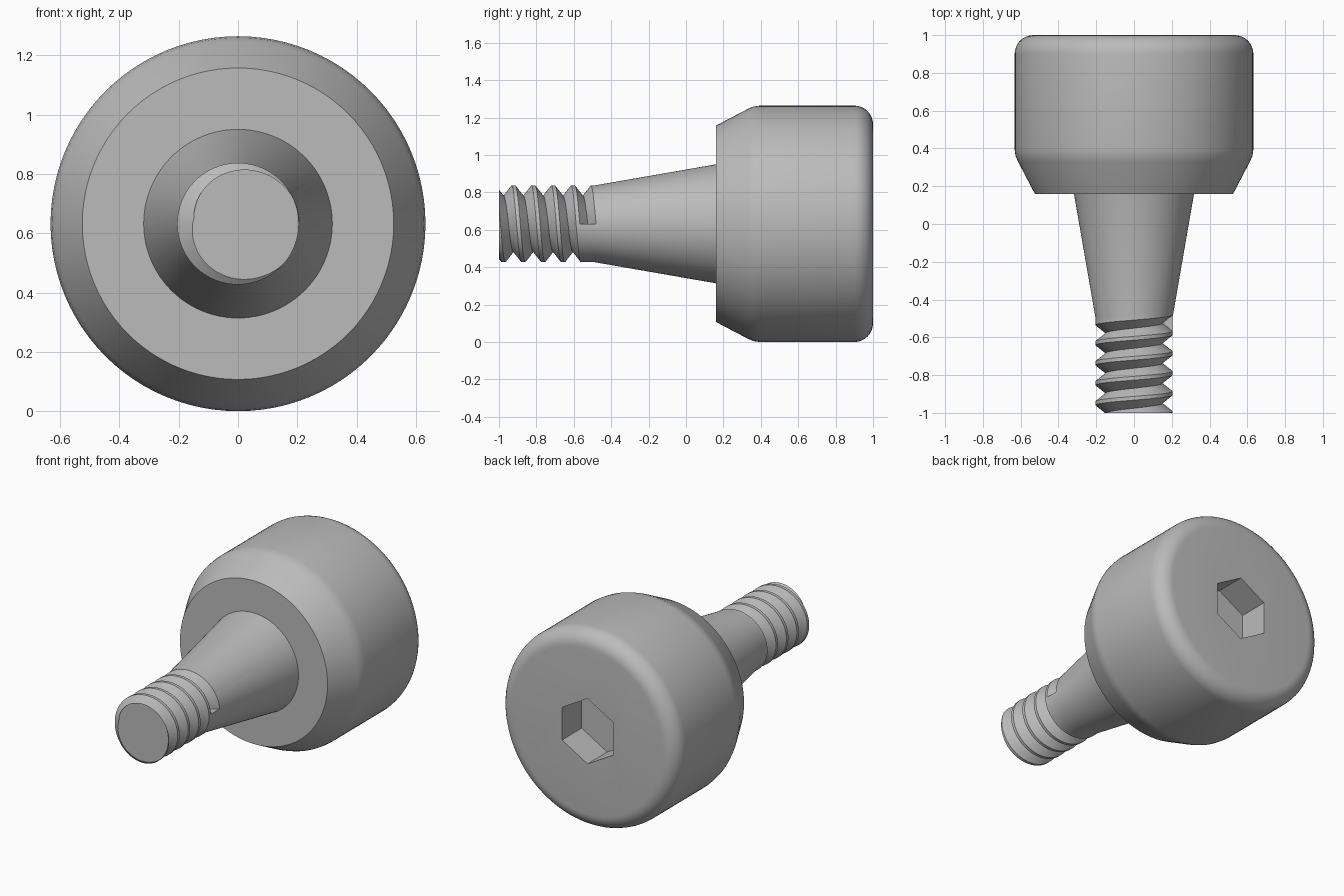
import bpy, bmesh
from math import sin, cos, pi, tau
from mathutils import Matrix

if "Cube" in bpy.data.objects:
    bpy.data.objects.remove(bpy.data.objects["Cube"], do_unlink=True)

HEAD_R = 0.632      # also the height of the axis above the ground
THREAD_R = 0.205
PITCH = 0.106
SEGMENTS = 96

steel = bpy.data.materials.new("grey steel")
steel.use_nodes = True
steel.diffuse_color = (0.5, 0.5, 0.5, 1)
steel.node_tree.nodes["Principled BSDF"].inputs["Base Color"].default_value = (0.5, 0.5, 0.5, 1)


def finish(bm, name):
    """Turn a bmesh into an object lying on the raised bolt axis."""
    bmesh.ops.recalc_face_normals(bm, faces=bm.faces[:])
    mesh = bpy.data.meshes.new(name)
    bm.to_mesh(mesh)
    bm.free()
    mesh.materials.append(steel)
    obj = bpy.data.objects.new(name, mesh)
    obj.location.z = HEAD_R
    bpy.context.collection.objects.link(obj)
    return obj


def revolve(profile, name):
    """Spin (radius, y) points around the y axis and cap both ends."""
    bm = bmesh.new()
    verts = [bm.verts.new((r, y, 0)) for r, y in profile]
    edges = [bm.edges.new(pair) for pair in zip(verts, verts[1:])]
    bmesh.ops.spin(bm, geom=verts + edges, cent=(0, 0, 0), axis=(0, 1, 0),
                   angle=tau, steps=SEGMENTS)
    bmesh.ops.remove_doubles(bm, verts=bm.verts[:], dist=1e-5)
    bmesh.ops.holes_fill(bm, edges=[e for e in bm.edges if e.is_boundary], sides=0)
    return finish(bm, name)


def helical_groove(start_y, turns, name):
    """Sweep a V section along a helix from the +x side over the top."""
    bm = bmesh.new()
    section = [(0.150, 0), (0.212, 0.0485), (0.212, -0.0485)]
    steps = int(turns * SEGMENTS)
    rings = []
    for i in range(steps + 1):
        a = tau * i / SEGMENTS
        y = start_y - PITCH * a / tau
        rings.append([bm.verts.new((r * cos(a), y + dy, r * sin(a))) for r, dy in section])
    for a, b in zip(rings, rings[1:]):
        for j in range(3):
            k = (j + 1) % 3
            bm.faces.new((a[j], a[k], b[k], b[j]))
    bm.faces.new(rings[0])
    bm.faces.new(rings[-1])
    bmesh.ops.triangulate(bm, faces=bm.faces[:])
    return finish(bm, name)


def hex_prism(radius, y0, y1, name):
    """Six-sided prism along y with corners pointing up and down."""
    bm = bmesh.new()
    ring = [bm.verts.new((radius * sin(tau * i / 6), y0, radius * cos(tau * i / 6)))
            for i in range(6)]
    face = bm.faces.new(ring)
    top = bmesh.ops.extrude_face_region(bm, geom=[face])["geom"]
    bmesh.ops.translate(bm, vec=(0, y1 - y0, 0),
                        verts=[v for v in top if isinstance(v, bmesh.types.BMVert)])
    return finish(bm, name)


def cut(obj, cutter):
    """Subtract the cutter and throw it away."""
    mod = obj.modifiers.new("cut", "BOOLEAN")
    mod.operation = "DIFFERENCE"
    mod.solver = "EXACT"
    mod.object = cutter
    cutter.hide_render = True
    bpy.context.view_layer.objects.active = obj
    bpy.ops.object.modifier_apply(modifier=mod.name)
    bpy.data.objects.remove(cutter, do_unlink=True)


# Body: threaded tip, tapered shank, chamfered head with a rounded back rim
FILLET = 0.1
profile = [(THREAD_R, -1), (THREAD_R, -0.49), (0.318, 0.16),
           (0.525, 0.16), (0.614, 0.33), (0.627, 0.36), (HEAD_R, 0.395)]
profile += [(HEAD_R - FILLET * (1 - cos(t * pi / 16)), 1 - FILLET + FILLET * sin(t * pi / 16))
            for t in range(9)]
bolt = revolve(profile, "bolt_body")

# Thread groove and hexagonal drive socket
cut(bolt, helical_groove(-0.525, 5.1, "thread_cutter"))
cut(bolt, hex_prism(0.21, 0.8, 1.1, "socket_cutter"))

# Smooth shading with crisp edges
bpy.ops.object.select_all(action="DESELECT")
bolt.select_set(True)
bpy.context.view_layer.objects.active = bolt
bpy.ops.object.shade_smooth_by_angle(angle=pi / 6)
